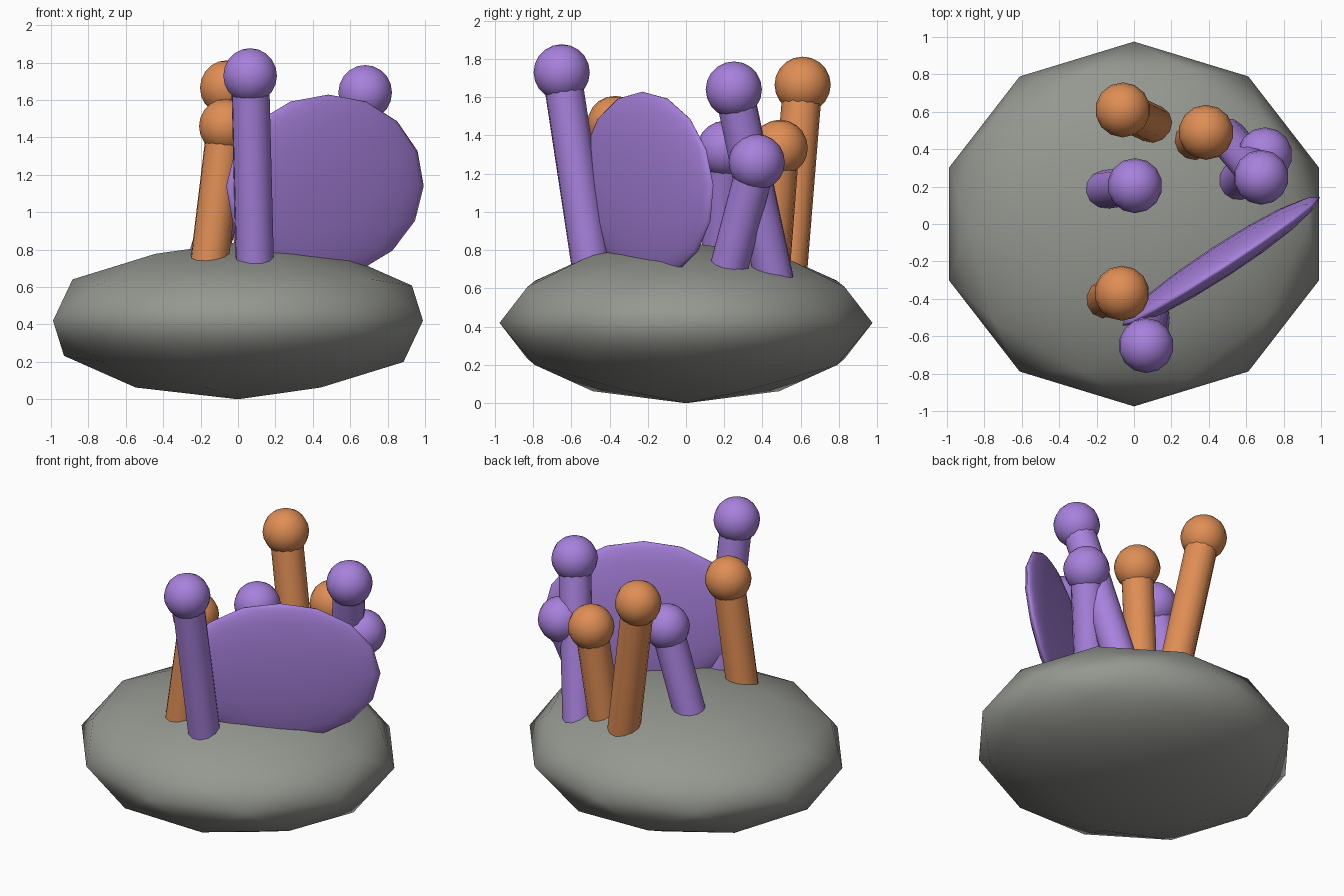
import bpy, math
from mathutils import Vector, Matrix

if "Cube" in bpy.data.objects:
    bpy.data.objects.remove(bpy.data.objects["Cube"])


def material(name, rgb):
    m = bpy.data.materials.new(name)
    m.diffuse_color = (*rgb, 1)
    m.use_nodes = True
    m.node_tree.nodes["Principled BSDF"].inputs["Base Color"].default_value = m.diffuse_color
    return m


grey = material("rock grey", (0.30, 0.31, 0.28))
orange = material("coral orange", (0.74, 0.27, 0.09))
purple = material("coral purple", (0.39, 0.22, 0.72))


def finish(name, mat):
    o = bpy.context.object
    o.name = name
    o.data.materials.append(mat)
    return o


# Squashed boulder base
bpy.ops.mesh.primitive_ico_sphere_add(subdivisions=2, radius=1, location=(0, 0, 0.42))
rock = finish("rock_base", grey)
rock.scale = (1.04, 0.975, 0.42)
bpy.ops.object.shade_smooth()


# Leaning tube with a round tip; foot is where it meets the rock
def tube(name, foot, tip, mat):
    foot, tip = Vector(foot), Vector(tip)
    axis = tip - foot
    foot = foot - axis.normalized() * 0.06
    bpy.ops.mesh.primitive_cylinder_add(vertices=12, radius=0.103,
                                        depth=(tip - foot).length,
                                        location=(foot + tip) / 2)
    o = finish(name + "_stalk", mat)
    o.rotation_euler = axis.to_track_quat('Z', 'Y').to_euler()
    bpy.ops.object.shade_smooth_by_angle(angle=math.radians(40))
    bpy.ops.mesh.primitive_uv_sphere_add(segments=14, ring_count=10, radius=0.147, location=tip)
    finish(name + "_tip", mat)
    bpy.ops.object.shade_smooth()


TUBES = [
    ((0.10, 0.535, 0.74), (-0.06, 0.61, 1.665), orange),
    ((0.32, 0.445, 0.75), (0.385, 0.49, 1.335), orange),
    ((-0.15, -0.40, 0.76), (-0.065, -0.37, 1.46), orange),
    ((-0.15, 0.185, 0.80), (0.005, 0.205, 1.33), purple),
    ((0.555, 0.23, 0.73), (0.70, 0.37, 1.26), purple),
    ((0.51, 0.45, 0.70), (0.68, 0.25, 1.64), purple),
    ((0.09, -0.50, 0.74), (0.065, -0.65, 1.73), purple),
]
for i, (foot, tip, mat) in enumerate(TUBES):
    tube(f"coral_{i + 1}", foot, tip, mat)

# Flat upright fan
bpy.ops.mesh.primitive_uv_sphere_add(segments=16, ring_count=8, radius=1)
fan = finish("coral_fan", purple)
fan.matrix_world = (Matrix.Translation((0.465, -0.2, 1.14))
                    @ Matrix.Rotation(math.radians(33), 4, 'Z')
                    @ Matrix.Rotation(math.radians(4), 4, 'X')
                    @ Matrix.Diagonal((0.63, 0.08, 0.49, 1)))
bpy.ops.object.shade_smooth()
